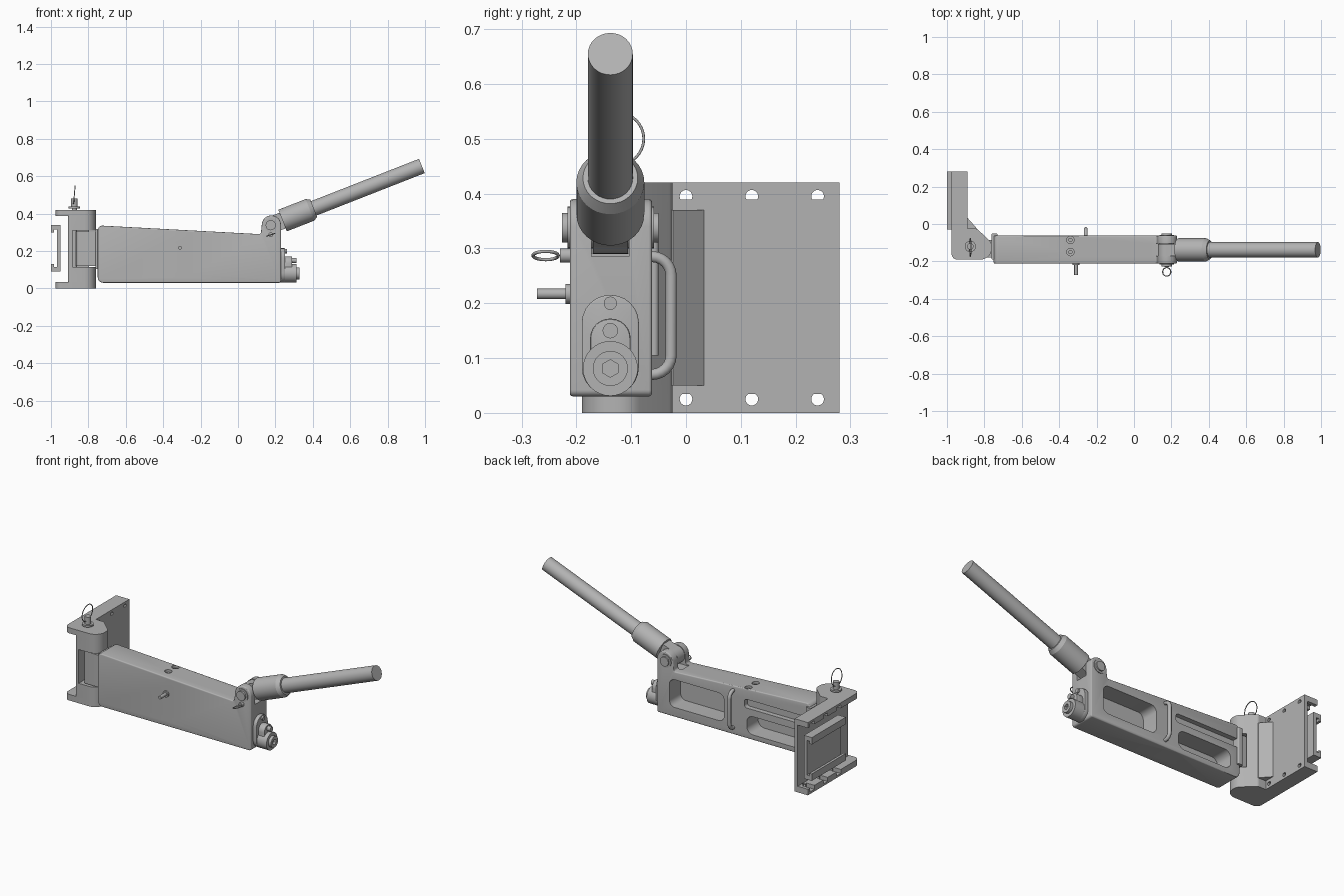
import bpy, bmesh, math
from mathutils import Vector, Matrix

if "Cube" in bpy.data.objects:
    bpy.data.objects.remove(bpy.data.objects["Cube"], do_unlink=True)

steel = bpy.data.materials.new("grey_steel")
steel.use_nodes = True
steel.diffuse_color = (0.45, 0.45, 0.45, 1)
steel.node_tree.nodes["Principled BSDF"].inputs["Base Color"].default_value = (0.45, 0.45, 0.45, 1)
MID = -0.138  # centre plane of the arm


def finish(name, bm):
    bmesh.ops.recalc_face_normals(bm, faces=bm.faces)
    mesh = bpy.data.meshes.new(name)
    bm.to_mesh(mesh)
    bm.free()
    mesh.materials.append(steel)
    ob = bpy.data.objects.new(name, mesh)
    bpy.context.collection.objects.link(ob)
    return ob


def rounded(corners, steps=6):
    """Round each (a, b, radius) corner of a polygon."""
    out = []
    for i, (a, b, r) in enumerate(corners):
        p = Vector((a, b))
        if not r:
            out.append(p)
            continue
        u = (Vector(corners[i - 1][:2]) - p).normalized()
        v = (Vector(corners[(i + 1) % len(corners)][:2]) - p).normalized()
        half = u.angle(v) / 2
        centre = p + (u + v).normalized() * r / math.sin(half)
        s = p + u * r / math.tan(half) - centre
        e = p + v * r / math.tan(half) - centre
        turn = s.angle_signed(e)
        for k in range(steps + 1):
            out.append(centre + Matrix.Rotation(-turn * k / steps, 2) @ s)
    return out


def prism(name, corners, axis, lo, hi, bevel=0):
    """Extrude a rounded outline along an axis."""
    bm = bmesh.new()
    place = {"x": lambda p, t: (t, p[0], p[1]),
             "y": lambda p, t: (p[0], t, p[1]),
             "z": lambda p, t: (p[0], p[1], t)}[axis]
    pts = rounded(corners)
    rings = [[bm.verts.new(place(p, t)) for p in pts] for t in (lo, hi)]
    bm.faces.new(rings[0])
    bm.faces.new(rings[1])
    n = len(pts)
    for i in range(n):
        j = (i + 1) % n
        bm.faces.new((rings[0][i], rings[0][j], rings[1][j], rings[1][i]))
    ob = finish(name, bm)
    if bevel:
        m = ob.modifiers.new("soft_edges", "BEVEL")
        m.width, m.segments, m.angle_limit = bevel, 3, math.radians(40)
        bake(ob)
    return ob


def rect(a0, a1, b0, b1, r=0):
    return [(a0, b0, r), (a1, b0, r), (a1, b1, r), (a0, b1, r)]


def box(name, x, y, z, r=0):
    return prism(name, rect(*x, *y, r), "z", *z)


def rod(name, start, end, r, r2=None, sides=32):
    a, b = Vector(start), Vector(end)
    bm = bmesh.new()
    bmesh.ops.create_cone(bm, cap_ends=True, segments=sides, radius1=r,
                          radius2=r if r2 is None else r2, depth=(b - a).length)
    turn = (b - a).to_track_quat("Z", "Y").to_matrix().to_4x4()
    bm.transform(Matrix.Translation((a + b) / 2) @ turn)
    return finish(name, bm)


def wire(name, pts, r, cyclic=False):
    """Round wire along a path."""
    cu = bpy.data.curves.new(name, "CURVE")
    cu.dimensions, cu.bevel_depth, cu.bevel_resolution = "3D", r, 3
    cu.use_fill_caps = True
    sp = cu.splines.new("POLY")
    sp.points.add(len(pts) - 1)
    for q, p in zip(sp.points, pts):
        q.co = (*p, 1)
    sp.use_cyclic_u = cyclic
    cu.materials.append(steel)
    ob = bpy.data.objects.new(name, cu)
    bpy.context.collection.objects.link(ob)
    return ob


def ring(name, centre, u, v, radius, r):
    c, u, v = Vector(centre), Vector(u).normalized(), Vector(v).normalized()
    angles = [math.tau * k / 32 for k in range(32)]
    return wire(name, [c + radius * (u * math.cos(t) + v * math.sin(t)) for t in angles], r, True)


def bake(ob):
    deps = bpy.context.evaluated_depsgraph_get()
    mesh = bpy.data.meshes.new_from_object(ob.evaluated_get(deps))
    ob.modifiers.clear()
    ob.data = mesh


def cut(ob, *cutters):
    for c in cutters:
        m = ob.modifiers.new("cut", "BOOLEAN")
        m.operation, m.solver, m.object = "DIFFERENCE", "EXACT", c
        bake(ob)
        bpy.data.objects.remove(c, do_unlink=True)


# Hinge bracket: top and bottom flanges, upright plate with knuckle, gusset
knuckle = [(-0.89, -0.025, 0), (-0.84, -0.025, 0.02), (-0.76, -0.1, 0.05), (-0.76, -0.19, 0.06)]
for name, lo, hi in (("bottom_flange", 0, 0.035), ("top_flange", 0.388, 0.42)):
    flange = prism(name, [(-0.975, 0.28, 0), (-0.89, 0.28, 0)] + knuckle + [(-0.975, -0.19, 0.03)], "z", lo, hi)
    mid = 0.025 if lo == 0 else 0.395
    inner = (0.012, 0.06) if lo == 0 else (0.36, 0.408)
    for y in (0, 0.12, 0.24):
        cut(flange, rod("cutter", (-1.1, y, mid), (-0.8, y, mid), 0.0115),
            box("cutter", (-1.1, -0.925), (y - 0.02, y + 0.02), inner))
    for x in (-0.875, -0.81):
        cut(flange, rod("cutter", (x, -0.12, lo - 0.01), (x, -0.12, hi + 0.01), 0.014))
plate = prism("bracket_plate", [(-0.91, 0.28, 0), (-0.89, 0.28, 0)] + knuckle + [(-0.91, -0.19, 0.015)],
              "z", 0.034, 0.389)
cut(plate, box("cutter", (-0.885, -0.7), (-0.25, -0.065), (0.115, 0.31)))
for y in (0, 0.12, 0.24):
    for z in (0.025, 0.395):
        cut(plate, rod("cutter", (-1, y, z), (-0.85, y, z), 0.0115))
prism("gusset", [(-0.892, 0.035, 0), (-0.84, -0.024, 0), (-0.84, -0.05, 0), (-0.892, -0.05, 0)], "z", 0.05, 0.37)

# Mounting channel behind the plate
prism("mount_channel", [(-0.95, 0.09, 0), (-0.95, 0.34, 0), (-1, 0.34, 0), (-1, 0.3, 0), (-0.985, 0.3, 0),
                        (-0.985, 0.315, 0), (-0.968, 0.315, 0), (-0.968, 0.115, 0), (-0.985, 0.115, 0),
                        (-0.985, 0.13, 0), (-1, 0.13, 0), (-1, 0.09, 0)], "y", -0.03, 0.28)

# Hinge tongue, end ears and quick-release pin
box("hinge_tongue", (-0.865, -0.72), (-0.18, -0.085), (0.12, 0.305), 0.02)
box("tongue_ears", (-0.762, -0.73), (-0.19, -0.05), (0.105, 0.318), 0.008)
rod("lock_pin", (-0.875, -0.12, 0.05), (-0.875, -0.12, 0.435), 0.0135)
rod("lock_pin_collar", (-0.875, -0.12, 0.428), (-0.875, -0.12, 0.438), 0.03)
rod("lock_pin_button", (-0.875, -0.12, 0.436), (-0.875, -0.12, 0.48), 0.017)
ring("lock_pin_ring", (-0.875, -0.125, 0.5), (0, 1, 0), (0.08, 0, 1), 0.048, 0.0025)

# Arm body with fork lugs
arm = prism("arm_body", [(-0.75, 0.03, 0.03), (0.23, 0.03, 0.012), (0.23, 0.39, 0.05), (0.132, 0.39, 0.05),
                         (0.122, 0.29, 0.012), (-0.75, 0.337, 0.025)], "y", -0.212, -0.062, 0.006)
cut(arm, box("fork_cutter", (0.1, 0.3), (-0.172, -0.104), (0.285, 0.5)),
    prism("pocket_cutter", rect(-0.2, 0.15, 0.085, 0.245, 0.035), "y", -0.165, 0),
    prism("pocket_cutter", rect(-0.69, -0.345, 0.06, 0.165, 0.04), "y", -0.165, 0),
    prism("groove_cutter", rect(-0.9, -0.33, 0.205, 0.255, 0.015), "y", -0.09, 0))
for z in (0.075, 0.285):
    cut(arm, rod("cutter", (-0.26, -0.25, z), (-0.26, -0.195, z), 0.017))
    rod("front_screw", (-0.26, -0.207, z), (-0.26, -0.19, z), 0.011)
for y in (-0.085, -0.15):
    for lo, hi, a, b in ((0.29, 0.4, 0.285, 0.305), (0, 0.045, 0.035, 0.05)):
        cut(arm, rod("cutter", (-0.34, y, lo), (-0.34, y, hi), 0.02))
        rod("edge_screw", (-0.34, y, a), (-0.34, y, b), 0.011)

# Stud on the front and carry handle on the back
rod("front_stud_base", (-0.31, -0.22, 0.217), (-0.31, -0.2, 0.217), 0.018)
rod("front_stud", (-0.31, -0.272, 0.217), (-0.31, -0.2, 0.217), 0.0095)
loop = rounded([(-0.08, 0.07, 0), (-0.027, 0.07, 0.035), (-0.027, 0.285, 0.035), (-0.08, 0.285, 0)])
wire("carry_handle", [(-0.258, p[0], p[1]) for p in loop], 0.0105)

# Lever with collar and pivot
pivot = Vector((0.175, MID, 0.338))
along = Vector((math.cos(math.radians(21.4)), 0, math.sin(math.radians(21.4))))
at = lambda d: pivot + along * d
rod("lever_eye", (0.175, -0.17, 0.338), (0.175, -0.106, 0.338), 0.048)
tongue = prism("lever_tongue", rect(0, 0.1, -0.045, 0.045), "y", -0.17, -0.106)
tongue.data.transform(Matrix.Translation((pivot.x, 0, pivot.z)) @ Matrix.Rotation(math.radians(-21.4), 4, "Y"))
rod("lever_collar", at(0.068), at(0.225), 0.062)
rod("lever_collar_taper", at(0.225), at(0.247), 0.062, 0.05)
rod("lever_bar", at(0.2), at(0.868), 0.041)
rod("pivot_pin", (0.175, -0.226, 0.338), (0.175, -0.05, 0.338), 0.027)
rod("pivot_boss", (0.175, -0.216, 0.338), (0.175, -0.058, 0.338), 0.038)

# Small retaining pin with ring below the pivot
rod("retaining_pin", (0.175, -0.23, 0.287), (0.175, -0.2, 0.287), 0.013)
ring("retaining_ring", (0.175, -0.256, 0.287), (1, 0, 0.35), (0, 1, 0), 0.023, 0.003)

# End latch
def pill(name, half, lo, hi, x0, x1):
    return prism(name, rect(MID - half, MID + half, lo, hi, half * 0.98), "x", x0, x1, 0.003)


pill("latch_plate", 0.052, 0.032, 0.215, 0.225, 0.252)
pill("latch_lever", 0.037, 0.045, 0.172, 0.25, 0.29)
rod("latch_stop", (0.25, MID, 0.2), (0.262, MID, 0.2), 0.012)
rod("latch_top_stud", (0.28, MID, 0.15), (0.312, MID, 0.15), 0.014)
rod("latch_hub", (0.25, MID, 0.081), (0.313, MID, 0.081), 0.05)
bolt = rod("latch_bolt", (0.3, MID, 0.081), (0.33, MID, 0.081), 0.032)
cut(bolt, rod("socket_cutter", (0.315, MID, 0.081), (0.35, MID, 0.081), 0.016, sides=6))

# Smooth shading with sharp edges kept
bpy.ops.object.select_all(action="DESELECT")
for ob in bpy.context.scene.objects:
    if ob.type == "MESH" and steel.name in ob.data.materials:
        ob.select_set(True)
        bpy.context.view_layer.objects.active = ob
bpy.ops.object.shade_smooth_by_angle(angle=math.radians(30))
